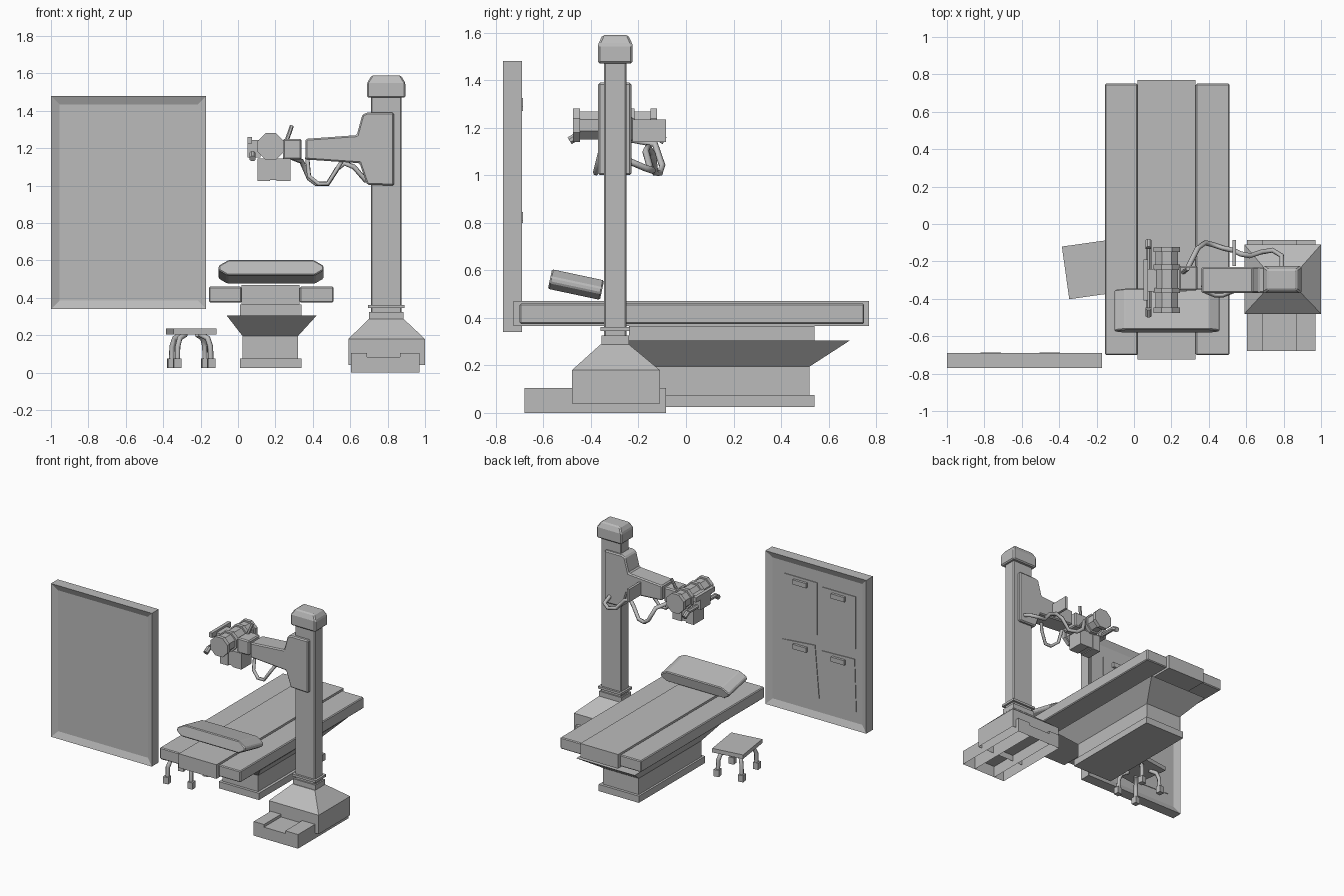
import bpy, bmesh, math
from mathutils import Matrix, Vector

cube = bpy.data.objects.get("Cube")
if cube:
    bpy.data.objects.remove(cube)

grey = bpy.data.materials.new("light_grey")
grey.use_nodes = True
grey.diffuse_color = (0.5, 0.5, 0.5, 1)
grey.node_tree.nodes["Principled BSDF"].inputs["Base Color"].default_value = (0.5, 0.5, 0.5, 1)


def finish(name, bm, bevel=0, fix=True):
    """Turn a bmesh into a named object."""
    if fix:
        bmesh.ops.recalc_face_normals(bm, faces=bm.faces)
    mesh = bpy.data.meshes.new(name)
    bm.to_mesh(mesh)
    bm.free()
    mesh.materials.append(grey)
    ob = bpy.data.objects.new(name, mesh)
    bpy.context.collection.objects.link(ob)
    if bevel:
        mod = ob.modifiers.new("edge_bevel", "BEVEL")
        mod.width = bevel
        mod.segments = 1
    return ob


def stack(name, levels, bevel=0, open_bottom=False):
    """Loft rectangles given as (z, x0, x1, y0, y1)."""
    bm = bmesh.new()
    rings = [[bm.verts.new(p) for p in ((a, c, z), (b, c, z), (b, d, z), (a, d, z))]
             for z, a, b, c, d in levels]
    for low, high in zip(rings, rings[1:]):
        for i in range(4):
            j = (i + 1) % 4
            bm.faces.new((low[i], low[j], high[j], high[i]))
    bm.faces.new(rings[-1])
    if not open_bottom:
        bm.faces.new(rings[0][::-1])
    return finish(name, bm, bevel)


def box(name, x0, x1, y0, y1, z0, z1, bevel=0, open_bottom=False):
    return stack(name, [(z0, x0, x1, y0, y1), (z1, x0, x1, y0, y1)], bevel, open_bottom)


def prism(name, outline, y0, y1, bevel=0):
    """Extrude an x-z outline along y."""
    bm = bmesh.new()
    face = bm.faces.new([bm.verts.new((x, y0, z)) for x, z in outline])
    new = bmesh.ops.extrude_face_region(bm, geom=[face])["geom"]
    bmesh.ops.translate(bm, vec=(0, y1 - y0, 0), verts=[v for v in new if isinstance(v, bmesh.types.BMVert)])
    return finish(name, bm, bevel)


def rod(name, start, end, radius, sides=8):
    """Cylinder between two points, turned flat side up."""
    a, b = Vector(start), Vector(end)
    bm = bmesh.new()
    bmesh.ops.create_cone(bm, cap_ends=True, segments=sides, radius1=radius, radius2=radius, depth=(b - a).length)
    turn = (b - a).to_track_quat("Z", "Y").to_matrix().to_4x4()
    bm.transform(Matrix.Translation((a + b) / 2) @ turn @ Matrix.Rotation(math.pi / sides, 4, "Z"))
    return finish(name, bm)


def tube(name, points, radius):
    """Low-poly tube through a path."""
    curve = bpy.data.curves.new(name, "CURVE")
    curve.dimensions = "3D"
    curve.bevel_depth = radius
    curve.bevel_resolution = 1
    curve.use_fill_caps = True
    spline = curve.splines.new("POLY")
    spline.points.add(len(points) - 1)
    for p, co in zip(spline.points, points):
        p.co = (*co, 1)
    curve.materials.append(grey)
    ob = bpy.data.objects.new(name, curve)
    bpy.context.collection.objects.link(ob)
    return ob


# Wall viewing board: recessed panel on both sides, facing inward except on top
bm = bmesh.new()
bmesh.ops.create_cube(bm, size=1, matrix=Matrix.Translation((-0.585, -0.73, 0.91)) @ Matrix.Diagonal((0.83, 0.08, 1.14, 1)))
for sign in (-1, 1):
    face = [f for f in bm.faces if f.normal.y * sign > 0.9][:1]
    bmesh.ops.inset_region(bm, faces=face, thickness=0.065)
    bmesh.ops.translate(bm, vec=(0, -sign * 0.02, 0), verts=face[0].verts)
bm.normal_update()
top = max(bm.faces, key=lambda f: f.calc_center_median().z)
bmesh.ops.reverse_faces(bm, faces=[f for f in bm.faces if f != top])
finish("viewing_board", bm, fix=False)

# Hanging film sheets with clips
for i, (x, z, tilt) in enumerate(((-0.45, 1.15, 0), (-0.765, 1.13, 0), (-0.45, 0.67, 5), (-0.765, 0.66, 2))):
    bm = bmesh.new()
    bmesh.ops.create_cube(bm, size=1, matrix=Matrix.Translation((x, -0.708, z))
                          @ Matrix.Rotation(math.radians(tilt), 4, "Y") @ Matrix.Diagonal((0.27, 0.006, 0.39, 1)))
    bmesh.ops.reverse_faces(bm, faces=bm.faces)
    finish(f"film_sheet_{i + 1}", bm, fix=False)
    box(f"film_clip_{i + 1}", x - 0.055, x + 0.055, -0.71, -0.687, z + 0.14, z + 0.175)

# Examination table
box("table_centre_pad", 0.02, 0.33, -0.725, 0.77, 0.365, 0.47)
box("table_left_pad", 0.33, 0.51, -0.70, 0.75, 0.375, 0.46, 0.006)
box("table_right_pad", -0.155, 0.02, -0.70, 0.75, 0.375, 0.46, 0.006)
box("table_neck", 0.01, 0.34, -0.24, 0.54, 0.305, 0.365)
stack("table_pedestal", [(0.075, 0.025, 0.32, -0.22, 0.52), (0.195, 0.025, 0.32, -0.22, 0.52),
                         (0.305, -0.06, 0.42, -0.34, 0.69)])
box("table_plinth", 0.01, 0.34, -0.24, 0.54, 0.025, 0.075)

# Tilted pillow
pillow = prism("pillow", [(-0.28, -0.015), (-0.235, -0.042), (0.235, -0.042), (0.28, -0.015),
                          (0.28, 0.01), (0.225, 0.042), (-0.225, 0.042), (-0.28, 0.01)], -0.112, 0.112, 0.006)
pillow.location = (0.177, -0.463, 0.54)
pillow.rotation_euler.x = math.radians(-12)

# Column and its foot
box("column", 0.71, 0.875, -0.345, -0.25, 0.29, 1.5, 0.006)
stack("column_cap", [(1.47, 0.69, 0.895, -0.37, -0.225), (1.55, 0.69, 0.895, -0.37, -0.225),
                     (1.59, 0.715, 0.87, -0.352, -0.243)], 0.008)
box("column_collar_lower", 0.70, 0.885, -0.355, -0.24, 0.285, 0.325)
box("column_collar_upper", 0.695, 0.89, -0.36, -0.235, 0.345, 0.362)
stack("column_foot", [(0.04, 0.59, 1.0, -0.48, -0.11), (0.18, 0.59, 1.0, -0.48, -0.11),
                      (0.288, 0.70, 0.885, -0.36, -0.24)], open_bottom=True)
box("foot_step_centre", 0.69, 0.865, -0.68, -0.085, 0, 0.085, open_bottom=True)
box("foot_step_right", 0.605, 0.69, -0.68, -0.085, 0, 0.105, open_bottom=True)
box("foot_step_left", 0.865, 0.97, -0.68, -0.085, 0, 0.105, open_bottom=True)

# Sliding carriage with tapered arm
prism("carriage_arm", [(0.69, 1.39), (0.835, 1.39), (0.835, 1.0), (0.69, 1.005), (0.65, 1.12),
                       (0.36, 1.14), (0.36, 1.25), (0.635, 1.27), (0.665, 1.38)], -0.37, -0.23, 0.008)
box("arm_joint", 0.24, 0.34, -0.355, -0.225, 1.14, 1.25, 0.008)
box("arm_plate", 0.527, 0.545, -0.225, -0.085, 1.14, 1.235)

# Tube head with end flanges
rod("head_barrel", (0.175, -0.46, 1.21), (0.175, -0.13, 1.21), 0.064)
for side, y in (("front", -0.475), ("middle_front", -0.37), ("middle_rear", -0.245), ("rear", -0.15)):
    rod(f"head_flange_{side}", (0.175, y, 1.21), (0.175, y + 0.028, 1.21), 0.076)
for i, (a, b, drop) in enumerate(((0.105, 0.17, 0), (0.17, 0.205, 0.006), (0.205, 0.28, 0))):
    box(f"beam_limiter_{i + 1}", a, b, -0.36 + drop, -0.24 - drop, 1.025 + drop, 1.145)

# Control panel, handlebar and lever
box("control_panel", 0.05, 0.075, -0.41, -0.19, 1.225, 1.26)
box("control_mount", 0.05, 0.12, -0.36, -0.24, 1.15, 1.245)
rod("handlebar", (0.078, -0.45, 1.17), (0.078, -0.13, 1.17), 0.016)
rod("handle_front", (0.078, -0.45, 1.17), (0.078, -0.49, 1.145), 0.018)
rod("handle_rear", (0.078, -0.13, 1.17), (0.078, -0.09, 1.145), 0.018)
rod("lever", (0.26, -0.26, 1.24), (0.288, -0.24, 1.32), 0.011, 6)

# Loose cables
tube("head_cable", [(0.29, -0.23, 1.15), (0.34, -0.13, 1.13), (0.38, -0.10, 1.04), (0.42, -0.11, 1.01),
                    (0.48, -0.13, 1.01), (0.53, -0.14, 1.09), (0.57, -0.16, 1.12), (0.62, -0.17, 1.10),
                    (0.68, -0.15, 1.03), (0.74, -0.14, 1.02), (0.79, -0.17, 1.03), (0.79, -0.24, 1.06)], 0.014)
tube("arm_cable", [(0.37, -0.33, 1.15), (0.38, -0.36, 1.05), (0.43, -0.38, 1.01), (0.48, -0.38, 1.01),
                   (0.53, -0.36, 1.09), (0.56, -0.33, 1.14)], 0.012)

# Stool: seat and four bowed legs, turned slightly
stool = Matrix.Translation((-0.25, -0.245, 0)) @ Matrix.Rotation(math.radians(8), 4, "Z")
box("stool_seat", -0.117, 0.117, -0.142, 0.142, 0.205, 0.235).matrix_world = stool
for sx, side in ((-1, "right"), (1, "left")):
    for sy, end in ((-1, "front"), (1, "rear")):
        path = [(sx * r, sy * (r + 0.02), z) for r, z in ((0.04, 0.205), (0.075, 0.185), (0.088, 0.14), (0.09, 0.06))]
        tube(f"stool_leg_{end}_{side}", path, 0.015).matrix_world = stool
        x, y = sx * 0.092, sy * 0.112
        box(f"stool_foot_{end}_{side}", x - 0.02, x + 0.02, y - 0.02, y + 0.02, 0.025, 0.075).matrix_world = stool
